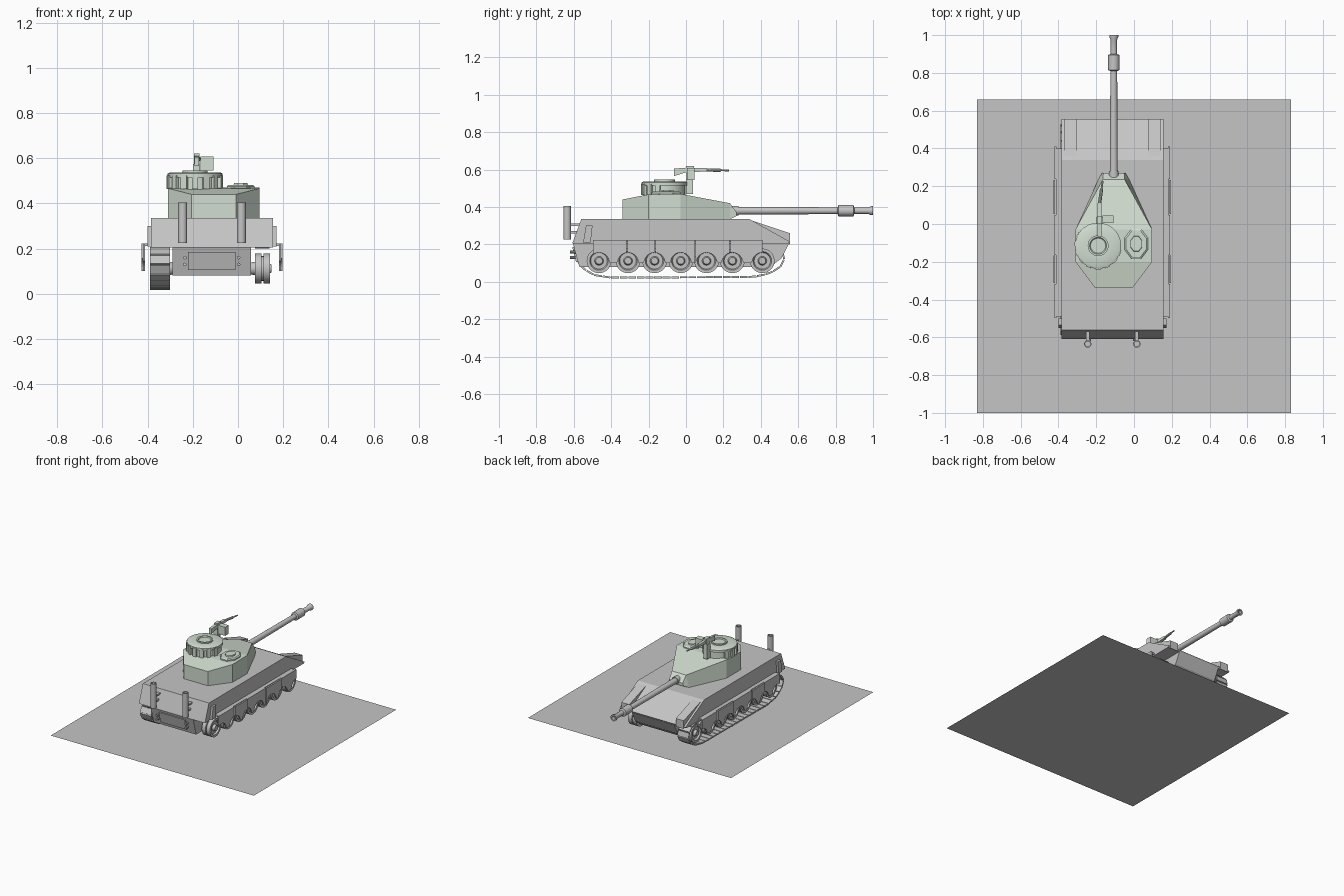
import bpy, bmesh, math
from mathutils import Vector

if "Cube" in bpy.data.objects:
    bpy.data.objects.remove(bpy.data.objects["Cube"])

CX = -0.115   # centre line of the vehicle


def material(name, col):
    m = bpy.data.materials.new(name)
    m.diffuse_color = (*col, 1)
    m.use_nodes = True
    m.node_tree.nodes["Principled BSDF"].inputs["Base Color"].default_value = m.diffuse_color
    return m


GREY = material("plain_grey", (0.56, 0.56, 0.56))
GREEN = material("pale_green", (0.65, 0.73, 0.64))


def finish(name, bm, mat, smooth=False):
    bmesh.ops.recalc_face_normals(bm, faces=bm.faces)
    me = bpy.data.meshes.new(name)
    bm.to_mesh(me)
    bm.free()
    me.materials.append(mat)
    ob = bpy.data.objects.new(name, me)
    bpy.context.collection.objects.link(ob)
    if smooth:
        bpy.ops.object.select_all(action='DESELECT')
        ob.select_set(True)
        bpy.context.view_layer.objects.active = ob
        bpy.ops.object.shade_smooth_by_angle(angle=math.radians(35))
    return ob


def prism(name, pts, x0, x1, mat=GREY):
    """Side profile (y, z) pushed from x0 to x1."""
    bm = bmesh.new()
    a = [bm.verts.new((x0, y, z)) for y, z in pts]
    b = [bm.verts.new((x1, y, z)) for y, z in pts]
    bm.faces.new(a)
    bm.faces.new(b)
    for i in range(len(pts)):
        j = (i + 1) % len(pts)
        bm.faces.new((a[i], a[j], b[j], b[i]))
    return finish(name, bm, mat)


def box(name, lo, hi, mat=GREY, rot=0):
    lo, hi = Vector(lo), Vector(hi)
    bm = bmesh.new()
    bmesh.ops.create_cube(bm, size=1)
    for v in bm.verts:
        v.co = Vector(v.co[i] * (hi[i] - lo[i]) for i in range(3))
    ob = finish(name, bm, mat)
    ob.location = (lo + hi) / 2
    ob.rotation_euler[2] = rot
    return ob


def lathe(name, prof, origin, axis, n=20, mat=GREY, scale=(1, 1), turn=0.0):
    """Profile (radius, distance) turned round an axis; radius 0 closes an end."""
    q = Vector((0, 0, 1)).rotation_difference(Vector(axis))
    bm = bmesh.new()
    rings = []
    for r, d in prof:
        rings.append([bm.verts.new(Vector(origin) + q @ Vector((
            r * scale[0] * math.cos(turn + 2 * math.pi * k / n),
            r * scale[1] * math.sin(turn + 2 * math.pi * k / n), d))) for k in range(n)])
    for a, b in zip(rings, rings[1:]):
        for k in range(n):
            bm.faces.new((a[k], a[(k + 1) % n], b[(k + 1) % n], b[k]))
    bm.faces.new(rings[0])
    bm.faces.new(rings[-1])
    return finish(name, bm, mat, n > 8)


# Display base
bm = bmesh.new()
vs = [bm.verts.new(p) for p in ((-.83, -1, 0), (.83, -1, 0), (.83, .66, 0), (-.83, .66, 0))]
bm.faces.new(vs)
finish("display_base", bm, GREY)

# Hull
prism("upper_hull", [(-.608, .205), (-.56, .335), (.34, .335), (.555, .215), (.545, .205)],
      CX - .27, CX + .27)
prism("lower_hull", [(-.605, .205), (-.57, .08), (.45, .08), (.51, .125), (.552, .207)],
      CX - .175, CX + .172)
for s, side in ((-1, "left"), (1, "right")):
    prism(side + "_hull_side_end", [(-.55, .21), (-.535, .30), (-.50, .30), (-.51, .21)],
          CX + s * .268, CX + s * .286)
    prism(side + "_front_fender", [(.36, .325), (.555, .26), (.555, .2), (.41, .26)],
          CX + s * .19, CX + s * .255)

# Side skirts, scalloped over the wheels
WHEELS = [-.465, -.31, -.168, -.028, .11, .248, .408]
EDGES = [-.50, -.315, -.165, .05, .235, .412]


def skirt_bottom(y):
    h = .10
    for c in WHEELS:
        if abs(y - c) < .056:
            h = max(h, .10 + math.sqrt(.056 ** 2 - (y - c) ** 2))
    return h


for s, side in ((-1, "left"), (1, "right")):
    for i in range(5):
        a, b = EDGES[i] + .002, EDGES[i + 1] - .002
        ys = [a + (b - a) * k / 24 for k in range(25)]
        x = CX + s * (.296 + .006 * (i % 2))
        prism(f"{side}_skirt_{i + 1}", [(b, .223), (a, .223)] + [(y, skirt_bottom(y)) for y in ys],
              x, x + s * .01)
    # bracket strip holding the skirts
    prism(side + "_skirt_rail", [(-.49, .212), (.40, .212), (.40, .223), (-.49, .223)],
          CX + s * .25, CX + s * .297)
    # Road wheels with a dished face and hub
    for i, y in enumerate(WHEELS):
        lathe(f"{side}_wheel_{i + 1}",
              [(.025, 0), (.03, .025), (.066, .025), (.066, .055), (.055, .055), (.055, .062),
               (.066, .062), (.066, .092), (.05, .092), (.044, .08), (.024, .08), (.018, .098),
               (.008, .098)],
              (CX + s * .165, y, .112), (s, 0, 0), 20)

# Track on the left side only: links along a closed path
loop = [(-.40, .022), (.36, .026), (.45, .045), (.51, .085), (.53, .135), (.50, .185), (.43, .203),
        (-.48, .203), (-.55, .185), (-.585, .13), (-.56, .075), (-.49, .036)]
loop = [Vector(p) for p in loop]
segs = [(a, b, (b - a).length) for a, b in zip(loop, loop[1:] + loop[:1])]
total = sum(l for _, _, l in segs)


def along(d):
    d %= total
    for a, b, l in segs:
        if d <= l:
            return a.lerp(b, d / l)
        d -= l
    return loop[0]


N = 52
for i in range(N):
    p = along(total * i / N)
    q = along(total * (i + .9) / N)
    t = (q - p).normalized()
    n = Vector((-t.y, t.x)) * .005
    prism(f"track_link_{i + 1}", [p - n, q - n, q + n, p + n], CX - .275, CX - .185)

# Rear plate, bolts and exhausts
prism("rear_panel", [(-.608, .185), (-.588, .105), (-.57, .105), (-.59, .185)], -.222, -.01)
for x in (-.235, .003):
    for z in (.13, .16):
        lathe("panel_hinge", [(.008, 0), (.008, .03)], (x, -.59, z), (0, -1, 0), 8)
for x, side in ((-.245, "left"), (.015, "right")):
    lathe(side + "_exhaust", [(.015, .03), (.015, 0), (.02, 0), (.02, .18), (.014, .18), (.014, .14)],
          (x, -.635, .225), (0, 0, 1), 14)
    for z in (.265, .305):
        box(side + "_exhaust_bracket", (x - .01, -.63, z - .006), (x + .01, -.565, z + .006))

# Turret from cross-sections (y, lower half width, upper half width, base, top)
TX = -.107
bm = bmesh.new()
rows = []
for y, wl, wu, zb, zt in ((-.34, .098, .098, .335, .44), (-.2, .203, .203, .335, .467),
                          (-.03, .203, .203, .335, .47), (.235, .082, .058, .335, .42),
                          (.27, .062, .055, .352, .372)):
    rows.append([bm.verts.new((TX + a, y, z)) for a, z in ((-wl, zb), (wl, zb), (wu, zt), (-wu, zt))])
for a, b in zip(rows, rows[1:]):
    for k in range(4):
        bm.faces.new((a[k], a[(k + 1) % 4], b[(k + 1) % 4], b[k]))
bm.faces.new(rows[0])
bm.faces.new(rows[-1])
finish("turret", bm, GREEN)

# Main gun with sleeve and flared muzzle
lathe("gun_barrel", [(.026, 0), (.026, .04), (.021, .04), (.018, .57), (.03, .575), (.03, .655),
                     (.017, .66), (.017, .735), (.024, .75), (.024, .76), (.014, .76), (.014, .70)],
      (TX, .24, .38), (0, 1, 0), 16)

# Commander's cupola with lid and vision blocks
CU = Vector((-.19, -.115, 0))
lathe("cupola", [(.112, .455), (.112, .515), (.122, .515), (.122, .532), (.112, .537), (.055, .537),
                 (.055, .546), (.045, .546), (.04, .54)], CU, (0, 0, 1), 28, GREEN)
for i in range(9):
    a = math.radians(150 + i * 24)
    c = CU + Vector((math.cos(a) * .116, math.sin(a) * .116, .494))
    h = Vector((.009, .014, .03))
    box(f"vision_block_{i + 1}", c - h, c + h, GREEN, a)

# Loader's hatch
lathe("loader_hatch", [(.066, .455), (.066, .476), (.058, .482), (.034, .482), (.032, .49), (.026, .49)],
      (.012, -.105, 0), (0, 0, 1), 8, GREEN, (1, 1.3), math.pi / 8)

# Roof machine gun
box("gun_post", (-.2, .0, .47), (-.168, .038, .575), GREEN)
box("gun_cradle", (-.195, -.0, .57), (-.17, .042, .62), GREEN)
box("ammo_box", (-.166, .005, .545), (-.108, .045, .608), GREEN)
prism("gun_body", [(-.065, .565), (-.065, .605), (.0, .61), (.11, .608), (.11, .59), (.0, .585)],
      -.193, -.173, GREEN)
lathe("machine_gun_barrel", [(.009, 0), (.009, .08), (.005, .085), (.005, .125)],
      (-.183, .105, .598), Vector((.14, 1, -.02)).normalized(), 10, GREEN)
